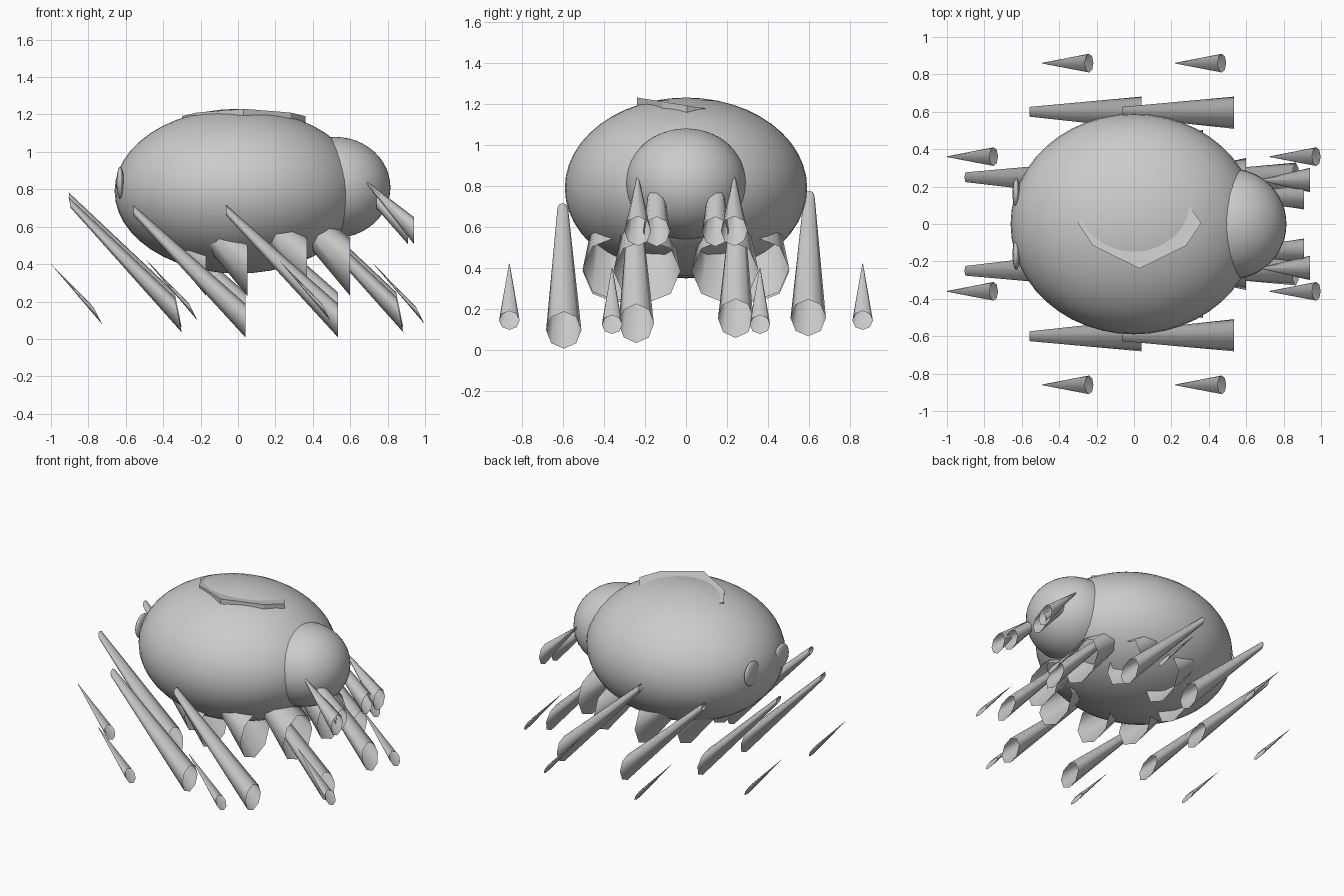
import bpy, bmesh
from math import sin, cos, pi

if "Cube" in bpy.data.objects:
    bpy.data.objects.remove(bpy.data.objects["Cube"])


def ellipsoid(name, loc, scale, seg=48, rings=24):
    bpy.ops.mesh.primitive_uv_sphere_add(segments=seg, ring_count=rings, radius=1, location=loc)
    o = bpy.context.object
    o.name = name
    o.scale = scale
    bpy.ops.object.transform_apply(location=False, rotation=False, scale=True)
    bpy.ops.object.shade_smooth()
    return o


def finish(name, bm, smooth):
    bmesh.ops.recalc_face_normals(bm, faces=bm.faces)
    me = bpy.data.meshes.new(name)
    bm.to_mesh(me)
    bm.free()
    for p in me.polygons:
        p.use_smooth = smooth
    o = bpy.data.objects.new(name, me)
    bpy.context.collection.objects.link(o)
    return o


def tube(name, a, ra, b, rb, rz=None, lean=0.0, n=8):
    """Open slanted tube between two upright rings; lean shifts the ring tops along x."""
    bm = bmesh.new()
    k = (rz or rb) / rb
    rings = []
    for (x, y, z), r in ((a, ra), (b, rb)):
        ring = []
        for i in range(n):
            t = 2 * pi * i / n
            h = r * k * sin(t)
            ring.append(bm.verts.new((x - lean * h, y + r * cos(t), z + h)))
        rings.append(ring)
    for i in range(n):
        j = (i + 1) % n
        bm.faces.new((rings[0][i], rings[0][j], rings[1][j], rings[1][i]))
    return finish(name, bm, True)


# Abdomen and head
ellipsoid("body", (0, 0, 0.79), (0.66, 0.59, 0.44))
ellipsoid("head", (0.52, 0, 0.81), (0.295, 0.295, 0.27))

# Tilted wedge plate on the back
outline = [(0.36, 0.005), (0.28, -0.115), (0.03, -0.238), (-0.22, -0.115),
           (-0.30, 0.005), (-0.22, 0.12), (0.03, 0.20), (0.28, 0.12)]
bm = bmesh.new()
top = [bm.verts.new((x, y, 1.192 - 0.16 * y)) for x, y in outline]
low = [bm.verts.new((x, y, 1.157 - 0.16 * y)) for x, y in outline]
bm.faces.new(top)
bm.faces.new(low[::-1])
for i in range(8):
    j = (i + 1) % 8
    bm.faces.new((top[i], low[i], low[j], top[j]))
finish("back_plate", bm, False)

for s, side in ((-1, "near"), (1, "far")):
    far = s > 0
    # Rear spots
    ellipsoid(f"rear_spot_{side}", (-0.63, s * 0.165, 0.835), (0.02, 0.08, 0.085), 16, 10)

    # Outer legs
    dz = 0.06 if far else 0.0
    for i, x in enumerate((-0.56, -0.065)):
        tube(f"outer_leg_{side}_{i}", (x, s * 0.6, 0.69 + dz), 0.026,
             (x + 0.6, s * 0.595, 0.098 + dz), 0.086, 0.09)
    # Inner legs
    dz = 0.025 if far else 0.0
    for i, x in enumerate((-0.9, 0.285)):
        tube(f"inner_leg_{side}_{i}", (x, s * 0.25, 0.73 + dz), 0.026,
             (x + 0.58, s * 0.242, 0.13 + dz), 0.086, 0.095, 0.2)

    # Hip segments under the belly
    for i, (x, y, z) in enumerate(((0.05, 0.34, 0.385), (0.37, 0.34, 0.395),
                                   (-0.17, 0.19, 0.385), (0.6, 0.19, 0.385))):
        tube(f"hip_{side}_{i}", (x - 0.3, s * y, z + 0.3), 0.1, (x, s * y, z), 0.163, 0.155)

    # Claws
    for i, (x, y, z) in enumerate(((-0.49, 0.86, 0.02), (0.22, 0.86, 0.02),
                                   (-1.0, 0.36, 0), (0.725, 0.36, 0))):
        tube(f"claw_{side}_{i}", (x, s * y, 0.4 + z), 0.002,
             (x + 0.25, s * y, 0.125 + z), 0.05, 0.046, 0.5)

    # Mouth parts
    tube(f"fang_{side}", (0.67, s * 0.235, 0.855), 0.002, (0.94, s * 0.235, 0.58), 0.065, 0.072)
    tube(f"mouth_{side}", (0.74, s * 0.145, 0.745), 0.042, (0.91, s * 0.143, 0.577), 0.065, 0.072)
